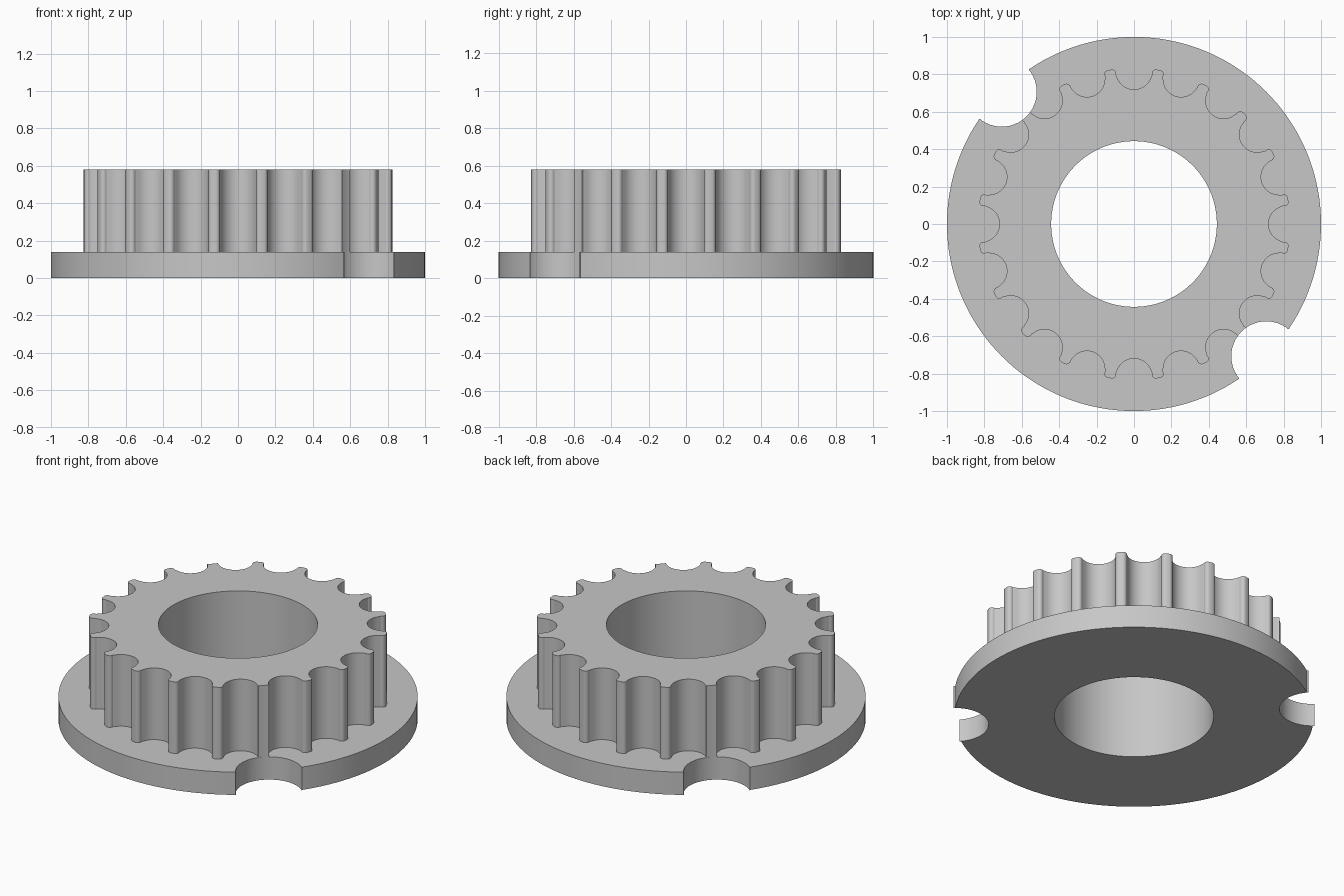
import bpy
import bmesh
from math import sin, cos, pi, radians, sqrt, asin
from mathutils import Vector, Matrix

cube = bpy.data.objects.get("Cube")
if cube:
    bpy.data.objects.remove(cube, do_unlink=True)

TEETH = 20
BORE_R = 0.443
FLANGE_TOP, GEAR_TOP = 0.14, 0.58
NOTCH_R = 0.187
NOTCHES = [Vector((cos(a), sin(a))) for a in (radians(135), radians(-45))]

gray = bpy.data.materials.new("plain_gray")
gray.use_nodes = True
gray.diffuse_color = (0.57, 0.57, 0.57, 1)
gray.node_tree.nodes["Principled BSDF"].inputs["Base Color"].default_value = gray.diffuse_color


def arc(center, r, start, end, steps):
    """Points along an arc, angles in radians."""
    return [Vector(center) + r * Vector((cos(t), sin(t)))
            for t in (start + (end - start) * i / steps for i in range(steps + 1))]


def ring_solid(name, outline, z0, z1, keep_bottom=True):
    """Extrude an outline with a central bore between two heights."""
    bm = bmesh.new()
    bore = arc((0, 0), BORE_R, 0, 2 * pi, 96)[:-1]
    caps = ([], [])
    for loop in (outline, bore):
        rows = [[bm.verts.new((p.x, p.y, z)) for p in loop] for z in (z0, z1)]
        for i in range(len(loop)):
            j = (i + 1) % len(loop)
            bm.faces.new((rows[0][i], rows[0][j], rows[1][j], rows[1][i]))
            for cap, row in zip(caps, rows):
                cap.append(bm.edges.get((row[i], row[j])))
    for cap in caps:
        bmesh.ops.triangle_fill(bm, edges=cap, use_beauty=True, normal=(0, 0, 1))
    bmesh.ops.recalc_face_normals(bm, faces=bm.faces)
    if not keep_bottom:
        hidden = [f for f in bm.faces if f.normal.z < -0.9]
        bmesh.ops.delete(bm, geom=hidden, context="FACES")
    mesh = bpy.data.meshes.new(name)
    bm.to_mesh(mesh)
    bm.free()
    mesh.materials.append(gray)
    ob = bpy.data.objects.new(name, mesh)
    bpy.context.collection.objects.link(ob)
    bpy.ops.object.select_all(action="DESELECT")
    bpy.context.view_layer.objects.active = ob
    ob.select_set(True)
    bpy.ops.object.shade_smooth_by_angle(angle=radians(30))
    return ob


# Flange: a disc with two opposite round notches in its rim
half = 2 * asin(NOTCH_R / 2)
turn = pi / 2 - half / 2
flange = []
for a in (radians(-45), radians(135)):
    rim = arc((0, 0), 1, a + half, a + pi - half, 64)
    bite_angle = a + pi
    bite = arc((cos(bite_angle), sin(bite_angle)), NOTCH_R,
               bite_angle - turn, bite_angle - 2 * pi + turn, 24)
    flange += rim + bite[1:-1]
ring_solid("flange", flange, 0, FLANGE_TOP)

# Toothed ring: round grooves with rounded tooth corners, repeated around
corner = arc((0.118, 0.804), 0.022, radians(195), radians(90), 6)
groove = arc((0, 0.815), 0.096, radians(-15), radians(-165), 14)
half_tooth = [Vector((-p.x, p.y)) for p in corner]
profile = corner[::-1] + groove + half_tooth

gear = []
for k in range(TEETH):
    spin = Matrix.Rotation(2 * pi * k / TEETH, 2)
    for p in profile:
        q = spin @ p
        # The notches also trim the tooth tips they reach
        for c in NOTCHES:
            if (q - c).length < NOTCH_R:
                q = c + (q - c).normalized() * NOTCH_R
        gear.append(q)
ring_solid("toothed_ring", gear, FLANGE_TOP, GEAR_TOP, keep_bottom=False)
